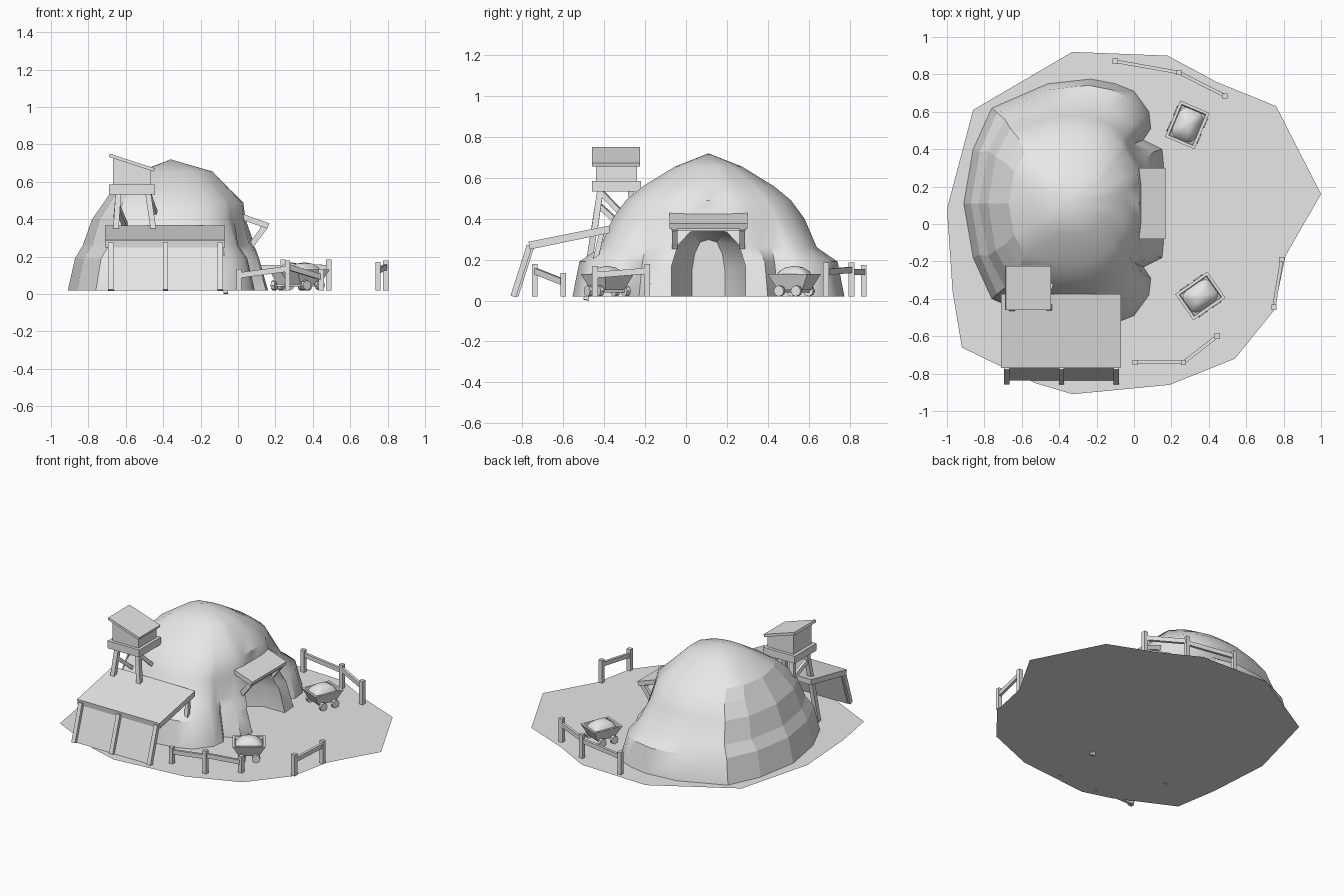
import bpy, bmesh, math
from mathutils import Vector, Matrix

cube = bpy.data.objects.get("Cube")
if cube:
    bpy.data.objects.remove(cube, do_unlink=True)

grey = bpy.data.materials.new("plain_grey")
grey.diffuse_color = (0.8, 0.8, 0.8, 1)
grey.use_nodes = True
grey.node_tree.nodes["Principled BSDF"].inputs["Base Color"].default_value = (0.8, 0.8, 0.8, 1)

GROUND = 0.02
MID_Y = 0.11      # the mound is symmetric about this line
PEAK_X = -0.36


def finish(name, bm):
    bmesh.ops.recalc_face_normals(bm, faces=bm.faces)
    mesh = bpy.data.meshes.new(name)
    bm.to_mesh(mesh)
    bm.free()
    mesh.materials.append(grey)
    ob = bpy.data.objects.new(name, mesh)
    bpy.context.collection.objects.link(ob)
    return ob


def loft(name, rings, tip=None):
    """Skin a stack of equal-length loops; close with caps or a tip point."""
    bm = bmesh.new()
    loops = [[bm.verts.new(p) for p in r] for r in rings]
    n = len(loops[0])
    for a, b in zip(loops, loops[1:]):
        for i in range(n):
            j = (i + 1) % n
            bm.faces.new((a[i], a[j], b[j], b[i]))
    bm.faces.new(loops[0][::-1])
    if tip:
        t = bm.verts.new(tip)
        for i in range(n):
            bm.faces.new((loops[-1][i], loops[-1][(i + 1) % n], t))
    else:
        bm.faces.new(loops[-1])
    return finish(name, bm)


def beam(name, a, b, w=0.03, h=0.03):
    """Square bar running from a to b."""
    a, b = Vector(a), Vector(b)
    d = (b - a).normalized()
    up = Vector((0, 0, 1)) if abs(d.z) < 0.8 else Vector((0, 1, 0))
    s = d.cross(up).normalized() * w / 2
    t = s.cross(d).normalized() * h / 2
    return loft(name, [[p + s + t, p - s + t, p - s - t, p + s - t] for p in (a, b)])


def prism_y(name, xz, y0, y1):
    return loft(name, [[(x, y, z) for x, z in xz] for y in (y0, y1)])


def prism_x(name, yz, x0, x1):
    return loft(name, [[(x, y, z) for y, z in yz] for x in (x0, x1)])


def smooth(ob, angle):
    bpy.ops.object.select_all(action='DESELECT')
    bpy.context.view_layer.objects.active = ob
    ob.select_set(True)
    bpy.ops.object.shade_smooth_by_angle(angle=math.radians(angle))


# Ground sheet
outline = [(-.33, .92), (.18, .90), (.44, .76), (.76, .63), (1, .16), (.81, -.17), (.75, -.46),
           (.54, -.72), (.19, -.86), (-.33, -.91), (-.53, -.85), (-.92, -.66), (-.97, -.36),
           (-1, .08), (-.86, .61)]
bm = bmesh.new()
face = bm.faces.new([bm.verts.new((x, y, GROUND)) for x, y in outline][::-1])
finish("ground", bm)

# Rock mound: half outlines (x, distance from the symmetry line), entrance to back
foot = [(.15, 0), (.165, .13), (.15, .29), (.05, .34), (.09, .40), (.08, .49), (0, .60),
        (-.10, .64), (-.23, .665), (-.46, .64), (-.76, .51), (-.86, .29), (-.91, 0)]
ledge = [(.08, 0), (.09, .12), (.06, .24), (0, .31), (0, .37), (-.01, .42), (-.07, .48),
         (-.13, .51), (-.24, .53), (-.44, .525), (-.69, .45), (-.78, .28), (-.83, 0)]
waist = [(.04, 0), (.04, .11), (.03, .20), (-.02, .28), (-.04, .33), (-.06, .36), (-.11, .41),
         (-.16, .44), (-.26, .47), (-.43, .465), (-.66, .40), (-.74, .25), (-.78, 0)]


def ring(half, z, front=1, back=1, side=1):
    pts = []
    for x, d in half:
        x -= PEAK_X
        pts.append((PEAK_X + x * (front if x > 0 else back), d * side))
    return ([(x, MID_Y + d, z) for x, d in pts] +
            [(x, MID_Y - d, z) for x, d in pts[-2:0:-1]])


mound = loft("rock_mound", [
    ring(foot, GROUND), ring(foot, .19, .91, .93, .95), ring(ledge, .26),
    ring(waist, .40), ring(waist, .49, .97, .85, .86), ring(waist, .56, .79, .74, .68),
    ring(waist, .655, .56, .40, .35)], tip=(PEAK_X, MID_Y, .72))

# Arched tunnel hollowed out of the mound
arch = [(.18, -.1), (.18, .17), (.15, .27), (.09, .335), (0, .35)]
arch = arch + [(-d, z) for d, z in arch[-2::-1]]
cutter = loft("tunnel_cutter", [[(x, MID_Y + d * s, z * s ** .2) for d, z in arch]
                                for x, s in ((.4, 1), (0, 1), (-.16, .45))])
cutter.hide_render = True
cut = mound.modifiers.new("tunnel", 'BOOLEAN')
cut.operation = 'DIFFERENCE'
cut.solver = 'EXACT'
cut.object = cutter
bpy.context.view_layer.objects.active = mound
mound.select_set(True)
bpy.ops.object.modifier_apply(modifier="tunnel")
bpy.data.objects.remove(cutter, do_unlink=True)
smooth(mound, 38)
for p in mound.data.polygons:      # chiselled back stays faceted
    if p.center.x < -.62:
        p.use_smooth = False

# Canopy above the tunnel
prism_y("canopy_roof", [(.02, .43), (.168, .378), (.158, .35), (.01, .40)], MID_Y - .19, MID_Y + .19)
beam("canopy_beam", (.135, MID_Y - .18, .355), (.135, MID_Y + .18, .355), .03, .03)
for side in (-1, 1):
    y = MID_Y + side * .165
    beam("canopy_brace", (.145, y, .36), (.07, y, .26), .03, .025)

# Lean-to shed
prism_x("shed_roof", [(-.77, .288), (-.375, .367), (-.375, .33), (-.765, .25)], -.71, -.07)
prism_x("shed_wall", [(-.755, .27), (-.74, .27), (-.82, GROUND), (-.838, GROUND)], -.68, -.09)
for x in (-.68, -.387, -.095):
    beam("shed_front_post", (x, -.765, .27), (x, -.845, GROUND), .028, .028)
beam("shed_back_post", (-.10, -.41, .34), (-.065, -.49, .003), .025, .025)

# Lookout tower
loft("tower_platform", [[(-.69, -.46, z), (-.445, -.46, z), (-.445, -.22, z), (-.69, -.22, z)]
                        for z in (.533, .585)])
prism_y("tower_cabin", [(-.668, .585), (-.465, .585), (-.465, .665), (-.668, .735)], -.44, -.24)
prism_y("tower_roof", [(-.685, .75), (-.445, .672), (-.45, .655), (-.69, .733)], -.46, -.225)
beam("tower_leg", (-.64, -.42, .535), (-.675, -.50, GROUND), .03, .03)
beam("tower_leg", (-.48, -.42, .535), (-.45, -.45, .33), .03, .03)
beam("tower_leg", (-.64, -.27, .535), (-.66, -.24, .30), .03, .03)
beam("tower_brace", (-.48, -.42, .535), (-.44, -.31, .42), .025, .025)
beam("tower_brace", (-.645, -.43, .47), (-.60, -.31, .36), .025, .025)

# Fences: (x, y, post top)
fences = [[(.005, -.74, .135), (.265, -.74, .18), (.445, -.60, .135)],
          [(.79, -.19, .18), (.748, -.445, .17)],
          [(-.10, .87, .175), (.24, .81, .185), (.485, .685, .185)]]
for posts in fences:
    for x, y, z in posts:
        beam("fence_post", (x, y, GROUND), (x, y, z), .028, .028)
    for (x, y, z), (u, v, w) in zip(posts, posts[1:]):
        beam("fence_rail", (x, y, z - .035), (u, v, w - .045), .018, .03)


# Ore carts
def cart(x, y, angle):
    place = Matrix.Translation((x, y, 0)) @ Matrix.Rotation(math.radians(angle), 4, 'Z')

    def rect(a, b, z):
        return [(a, b, z), (-a, b, z), (-a, -b, z), (a, -b, z)]

    parts = [loft("cart_tub", [rect(.065, .055, .052), rect(.105, .085, .13),
                               rect(.09, .07, .13), rect(.085, .066, .115)])]
    # Heap of ore
    heap = []
    for r, z in ((1, .115), (.8, .143), (.45, .162)):
        heap.append([(.088 * r * math.copysign(abs(math.cos(t)) ** .5, math.cos(t)),
                      .068 * r * math.copysign(abs(math.sin(t)) ** .5, math.sin(t)), z)
                     for t in (math.pi * (i + .5) / 6 for i in range(12))])
    ore = loft("cart_ore", heap, tip=(0, 0, .17))
    smooth(ore, 60)
    parts.append(ore)
    # Wheels and axles
    for wx in (-.045, .045):
        parts.append(beam("cart_axle", (wx, -.075, .046), (wx, .075, .046), .012, .012))
        for side in (-1, 1):
            disc = [[(wx + .027 * math.cos(math.pi * i / 4), side * wy,
                      .047 + .027 * math.sin(math.pi * i / 4)) for i in range(8)]
                    for wy in (.068, .09)]
            parts.append(loft("cart_wheel", disc))
    for ob in parts:
        ob.data.transform(place)


cart(.285, .53, 67)
cart(.355, -.385, 35)
